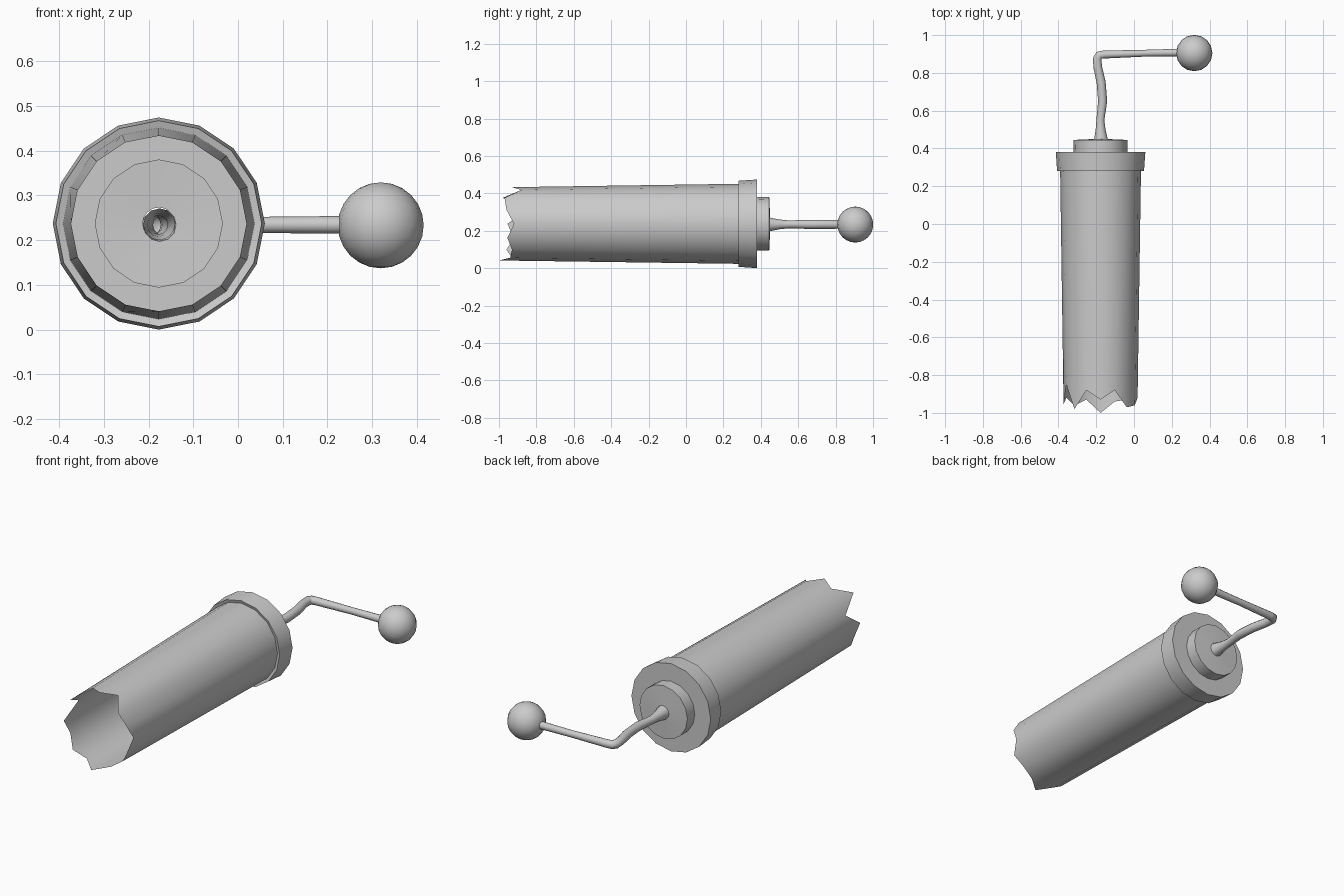
import bpy, bmesh, math

cube = bpy.data.objects.get("Cube")
if cube:
    bpy.data.objects.remove(cube, do_unlink=True)

AXIS_X, AXIS_Z, SIDES = -0.177, 0.237, 16

grey = bpy.data.materials.new("plain_grey")
grey.use_nodes = True
COLOUR = (0.6, 0.6, 0.6, 1)
grey.diffuse_color = COLOUR
grey.node_tree.nodes["Principled BSDF"].inputs["Base Color"].default_value = COLOUR


def smooth(obj):
    bpy.ops.object.select_all(action='DESELECT')
    obj.select_set(True)
    bpy.context.view_layer.objects.active = obj
    bpy.ops.object.shade_smooth_by_angle(angle=math.radians(35))


def shell(name, profile, rim=None):
    """Open shell turned about the y axis; rim gives the y of each first-ring point."""
    bm = bmesh.new()
    rings = []
    for k, (radius, y) in enumerate(profile):
        ring = []
        for i in range(SIDES):
            a = 2 * math.pi * i / SIDES
            yy = rim[i] if rim and k == 0 else y
            ring.append(bm.verts.new((AXIS_X + radius * math.sin(a), yy,
                                      AXIS_Z + radius * math.cos(a))))
        rings.append(ring)
    for r0, r1 in zip(rings, rings[1:]):
        for i in range(SIDES):
            j = (i + 1) % SIDES
            bm.faces.new((r0[i], r1[i], r1[j], r0[j]))
    bmesh.ops.recalc_face_normals(bm, faces=bm.faces)
    mesh = bpy.data.meshes.new(name)
    bm.to_mesh(mesh)
    bm.free()
    mesh.materials.append(grey)
    obj = bpy.data.objects.new(name, mesh)
    bpy.context.collection.objects.link(obj)
    smooth(obj)
    return obj


# Hollow tube with a torn front edge, listed clockwise from the top
torn = [-.93, -.88, -.97, -.96, -.92, -.955, -.93, -.94,
        -1, -.93, -.96, -.92, -.955, -.85, -.98, -.88]
shell("torn_tube", [(.196, -.93), (.214, .285)], torn)

# Flared collar and hollow end knob, open where the crank joins
shell("collar", [(.214, .285), (.23, .28), (.237, .38), (.142, .38)])
shell("end_knob", [(.142, .38), (.143, .445), (.036, .45)])

# Bent crank rod: x, y, radius
path = [(-.175, .445, .037), (-.177, .5, .026), (-.178, .55, .021),
        (-.166, .65, .024), (-.174, .75, .024), (-.192, .83, .023),
        (-.195, .875, .023), (-.185, .893, .022), (-.16, .897, .021),
        (.05, .904, .018), (.25, .908, .02)]
curve = bpy.data.curves.new("crank_rod", 'CURVE')
curve.dimensions = '3D'
curve.bevel_depth = 1
curve.bevel_resolution = 4
spline = curve.splines.new('POLY')
spline.points.add(len(path) - 1)
for point, (x, y, radius) in zip(spline.points, path):
    point.co = (x, y, .234, 1)
    point.radius = radius
spline.use_smooth = True
curve.materials.append(grey)
bpy.context.collection.objects.link(bpy.data.objects.new("crank_rod", curve))

# Ball handle
bpy.ops.mesh.primitive_uv_sphere_add(segments=16, ring_count=12, radius=.096,
                                     location=(.319, .905, .233))
ball = bpy.context.object
ball.name = "ball_handle"
ball.data.materials.append(grey)
smooth(ball)
